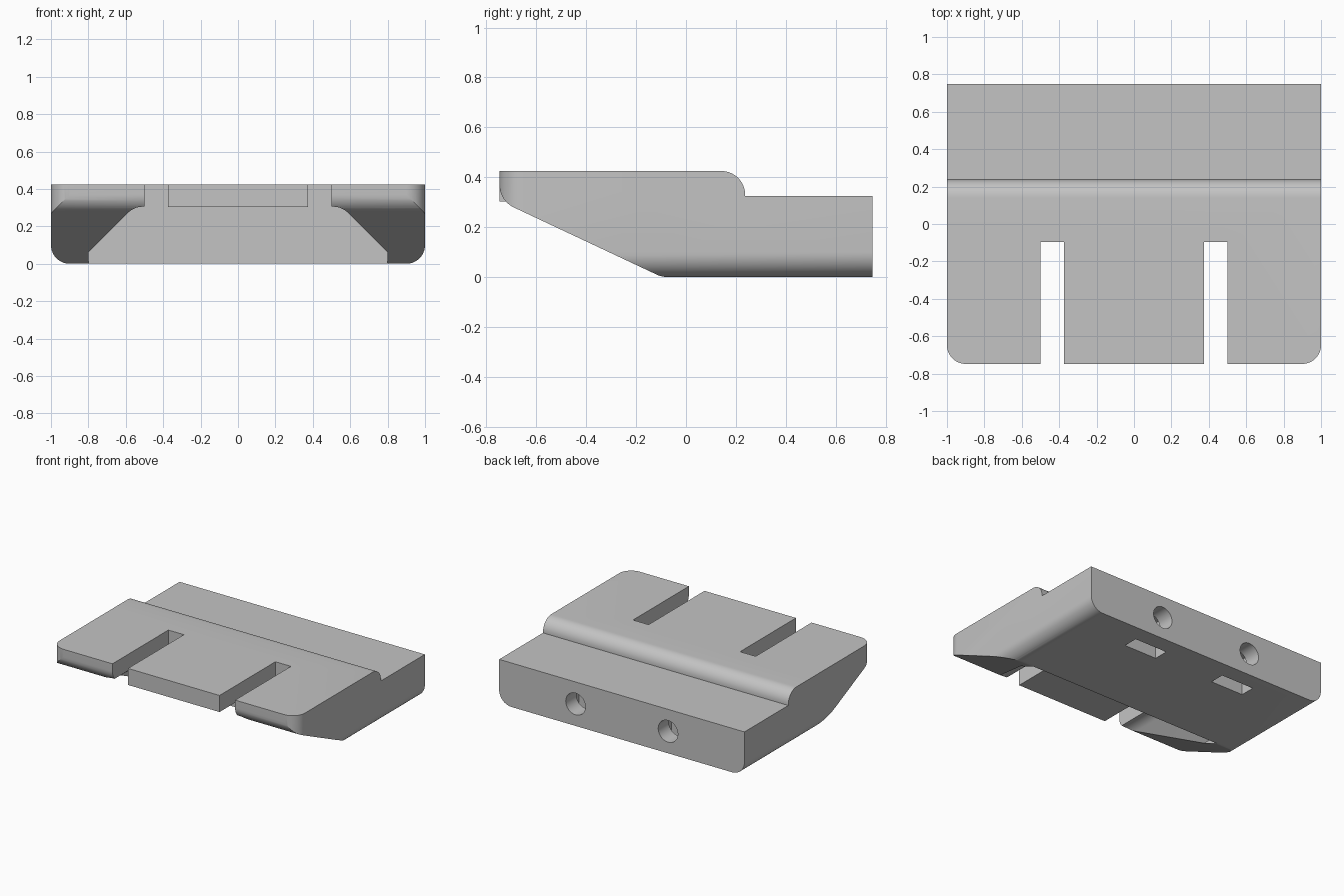
import bpy, bmesh, math
from mathutils import Vector

if "Cube" in bpy.data.objects:
    bpy.data.objects.remove(bpy.data.objects["Cube"])


def rounded(corners, seg=10):
    """Turn (u, v, radius) corners into an outline with arcs at the corners."""
    out, n = [], len(corners)
    for i, (u, v, r) in enumerate(corners):
        p = Vector((u, v))
        if r == 0:
            out.append(p)
            continue
        a = (Vector(corners[i - 1][:2]) - p).normalized()
        b = (Vector(corners[(i + 1) % n][:2]) - p).normalized()
        half = a.angle(b) / 2
        centre = p + (a + b).normalized() * (r / math.sin(half))
        s = p + a * (r / math.tan(half)) - centre
        e = p + b * (r / math.tan(half)) - centre
        sweep = math.pi - 2 * half
        for k in range(seg + 1):
            t = k / seg
            out.append(centre + (s * math.sin((1 - t) * sweep)
                                 + e * math.sin(t * sweep)) / math.sin(sweep))
    return out


def prism(name, outline, axis, lo, hi):
    """Extrude a 2D outline along an axis: x -> (y, z), y -> (x, z), z -> (x, y)."""
    place = {'x': lambda p, d: (d, p[0], p[1]),
             'y': lambda p, d: (p[0], d, p[1]),
             'z': lambda p, d: (p[0], p[1], d)}[axis]
    bm = bmesh.new()
    rings = [[bm.verts.new(place(p, d)) for p in outline] for d in (lo, hi)]
    n = len(outline)
    for ring in rings:
        bm.faces.new(ring)
    for i in range(n):
        j = (i + 1) % n
        bm.faces.new((rings[0][i], rings[0][j], rings[1][j], rings[1][i]))
    bmesh.ops.recalc_face_normals(bm, faces=bm.faces)
    me = bpy.data.meshes.new(name)
    bm.to_mesh(me)
    bm.free()
    ob = bpy.data.objects.new(name, me)
    bpy.context.collection.objects.link(ob)
    return ob


def box(name, x0, x1, y0, y1, z0, z1):
    return prism(name, [(x0, y0), (x1, y0), (x1, y1), (x0, y1)], 'z', z0, z1)


def combine(target, other, operation):
    bpy.context.view_layer.objects.active = target
    mod = target.modifiers.new(operation, 'BOOLEAN')
    mod.operation, mod.solver, mod.object = operation, 'EXACT', other
    bpy.ops.object.modifier_apply(modifier=mod.name)
    bpy.data.objects.remove(other)


Y, TOP, LEDGE, WALL = 0.748, 0.425, 0.324, -0.097

# Side profile: sloped underside, rounded step down to the rear ledge
body = prism("mounting_block", rounded([
    (-Y, TOP, 0), (-Y, 0.306, 0.1), (WALL, 0, 0.1), (Y, 0, 0),
    (Y, LEDGE, 0), (0.237, LEDGE, 0), (0.237, TOP, 0.095)]), 'x', -1, 1)

# Rounded lower long edges
combine(body, prism("section", rounded([
    (-1, 0, 0.1), (1, 0, 0.1), (1, 0.6, 0), (-1, 0.6, 0)]), 'y', -1, 1), 'INTERSECT')

# Rounded front corners
combine(body, prism("footprint", rounded([
    (-1, -Y, 0.1), (1, -Y, 0.1), (1, 1, 0), (-1, 1, 0)]), 'z', -0.5, 1), 'INTERSECT')

# Open pocket under the front, with slanted cheeks
combine(body, prism("pocket", rounded([
    (-0.8, -0.1, 0), (0.8, -0.1, 0), (0.8, 0.06, 0), (0.555, 0.305, 0.11),
    (-0.555, 0.305, 0.11), (-0.8, 0.06, 0)]), 'y', -1, WALL), 'DIFFERENCE')

# Central gap between the arms, then the square-fronted tongue inside it
combine(body, box("gap", -0.5, 0.5, -1, WALL, -0.1, 0.6), 'DIFFERENCE')
combine(body, box("tongue", -0.373, 0.373, -Y, WALL + 0.05, 0.303, TOP), 'UNION')

for x in (-0.377, 0.377):
    # Screw holes in the back face
    circle = [(x + 0.08 * math.cos(a), 0.162 + 0.08 * math.sin(a))
              for a in (math.tau * k / 48 for k in range(48))]
    combine(body, prism("screw_hole", circle, 'y', 0.2, 1), 'DIFFERENCE')
    # Nut slots from below
    combine(body, box("nut_slot", x - 0.133, x + 0.133, 0.515, 0.625, -0.1, 0.27),
            'DIFFERENCE')

# Single grey finish
grey = bpy.data.materials.new("light_grey")
grey.diffuse_color = (0.55, 0.55, 0.55, 1)
grey.use_nodes = True
grey.node_tree.nodes["Principled BSDF"].inputs["Base Color"].default_value = grey.diffuse_color
body.data.materials.clear()
body.data.materials.append(grey)

bpy.ops.object.select_all(action='DESELECT')
body.select_set(True)
bpy.context.view_layer.objects.active = body
bpy.ops.object.shade_smooth_by_angle(angle=math.radians(20))
